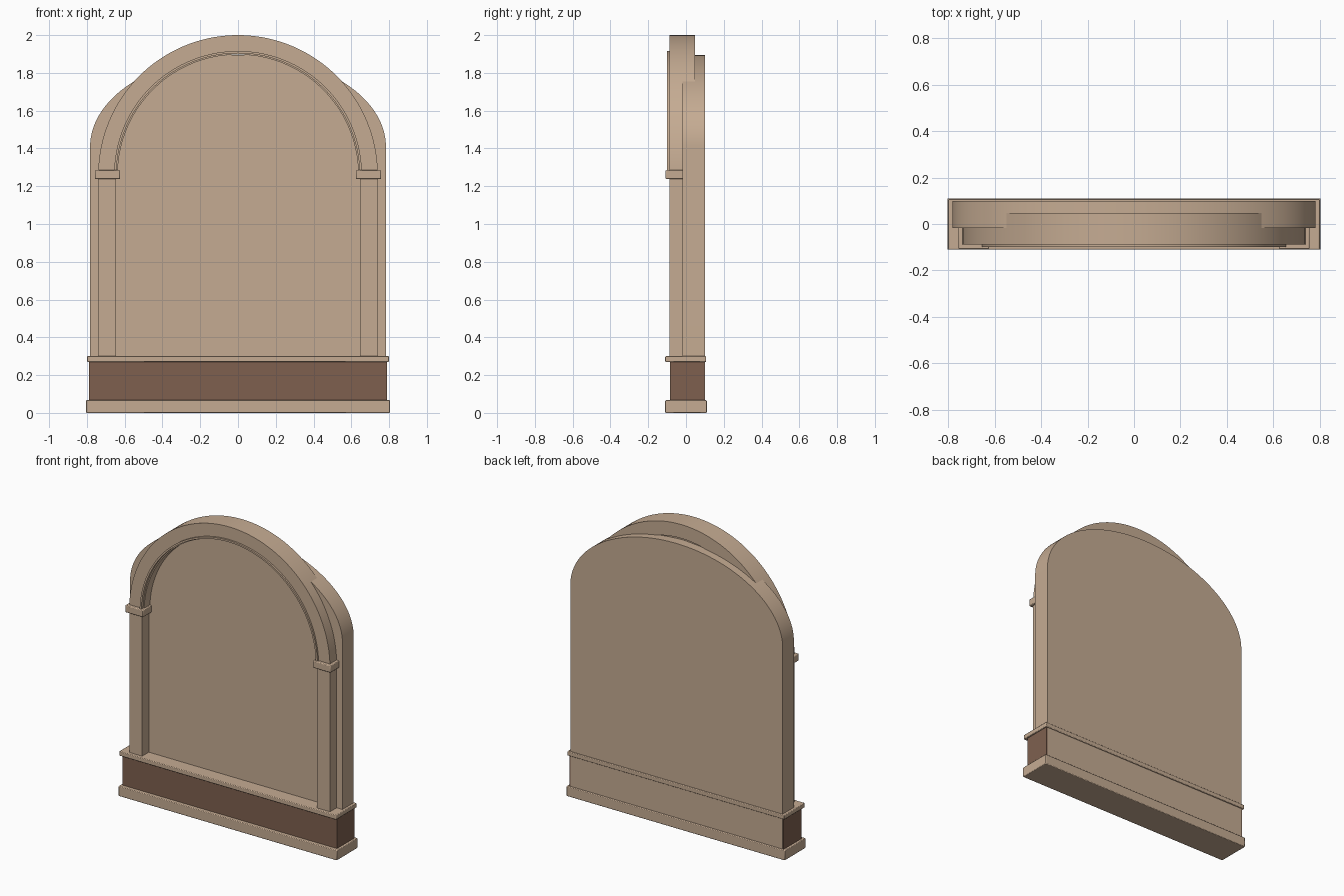
import bpy, bmesh
from math import pi, sin, cos, radians

cube = bpy.data.objects.get("Cube")
if cube:
    bpy.data.objects.remove(cube, do_unlink=True)


def material(name, rgb):
    mat = bpy.data.materials.new(name)
    mat.use_nodes = True
    mat.diffuse_color = (*rgb, 1)
    mat.node_tree.nodes["Principled BSDF"].inputs["Base Color"].default_value = (*rgb, 1)
    return mat


tan = material("warm tan stone", (0.56, 0.41, 0.29))
brown = material("dark brown panel", (0.21, 0.118, 0.078))


def extrude_profile(name, points, y0, y1, mat, bevel=0):
    """Extrude an outline of (x, z) points from y0 back to y1."""
    bm = bmesh.new()
    face = bm.faces.new([bm.verts.new((x, y0, z)) for x, z in points])
    parts = bmesh.ops.extrude_face_region(bm, geom=[face])["geom"]
    moved = [v for v in parts if isinstance(v, bmesh.types.BMVert)]
    bmesh.ops.translate(bm, verts=moved, vec=(0, y1 - y0, 0))
    bmesh.ops.recalc_face_normals(bm, faces=bm.faces)
    mesh = bpy.data.meshes.new(name)
    bm.to_mesh(mesh)
    bm.free()
    mesh.materials.append(mat)
    obj = bpy.data.objects.new(name, mesh)
    bpy.context.collection.objects.link(obj)
    if bevel:
        mod = obj.modifiers.new("soft edges", "BEVEL")
        mod.width, mod.segments = bevel, 2
    bpy.ops.object.select_all(action="DESELECT")
    obj.select_set(True)
    bpy.context.view_layer.objects.active = obj
    bpy.ops.object.shade_smooth_by_angle(angle=radians(30))
    return obj


def box(name, x0, x1, y0, y1, z0, z1, mat=tan, bevel=0):
    outline = [(x0, z0), (x1, z0), (x1, z1), (x0, z1)]
    return extrude_profile(name, outline, y0, y1, mat, bevel)


def arc(rx, rz, z, steps=72):
    return [(rx * cos(pi * i / steps), z + rz * sin(pi * i / steps)) for i in range(steps + 1)]


def arch_ring(name, outer, inner, y0, y1):
    outline = arc(outer, outer, SPRING) + arc(inner, inner, SPRING)[::-1]
    return extrude_profile(name, outline, y0, y1, tan)


SPRING = 1.26

# Wall slab with an elliptical top
WALL = 0.783
extrude_profile("back_wall", [(-WALL, 0.02), (WALL, 0.02)] + arc(WALL, 0.485, 1.41),
                -0.018, 0.10, tan)

# Plinth: base, dark panel and rail
box("base", -0.805, 0.805, -0.11, 0.11, 0, 0.067, bevel=0.004)
box("dark_panel", -0.79, 0.79, -0.086, 0.099, 0.06, 0.275, brown)
box("rail", -0.8, 0.8, -0.11, 0.107, 0.27, 0.3, bevel=0.004)

# Arch with a raised bead and a recessed lining
arch_ring("arch", 0.74, 0.648, -0.088, 0.047)
arch_ring("arch_bead", 0.656, 0.644, -0.10, -0.05)
arch_ring("arch_lining", 0.65, 0.637, -0.08, 0.04)

# Columns and capitals on both sides
for side, s in (("left", 1), ("right", -1)):
    box(side + "_column", s * 0.645, s * 0.74, -0.088, 0, 0.295, 1.25)
    box(side + "_capital", s * 0.625, s * 0.757, -0.108, 0, 1.237, 1.285, bevel=0.005)
